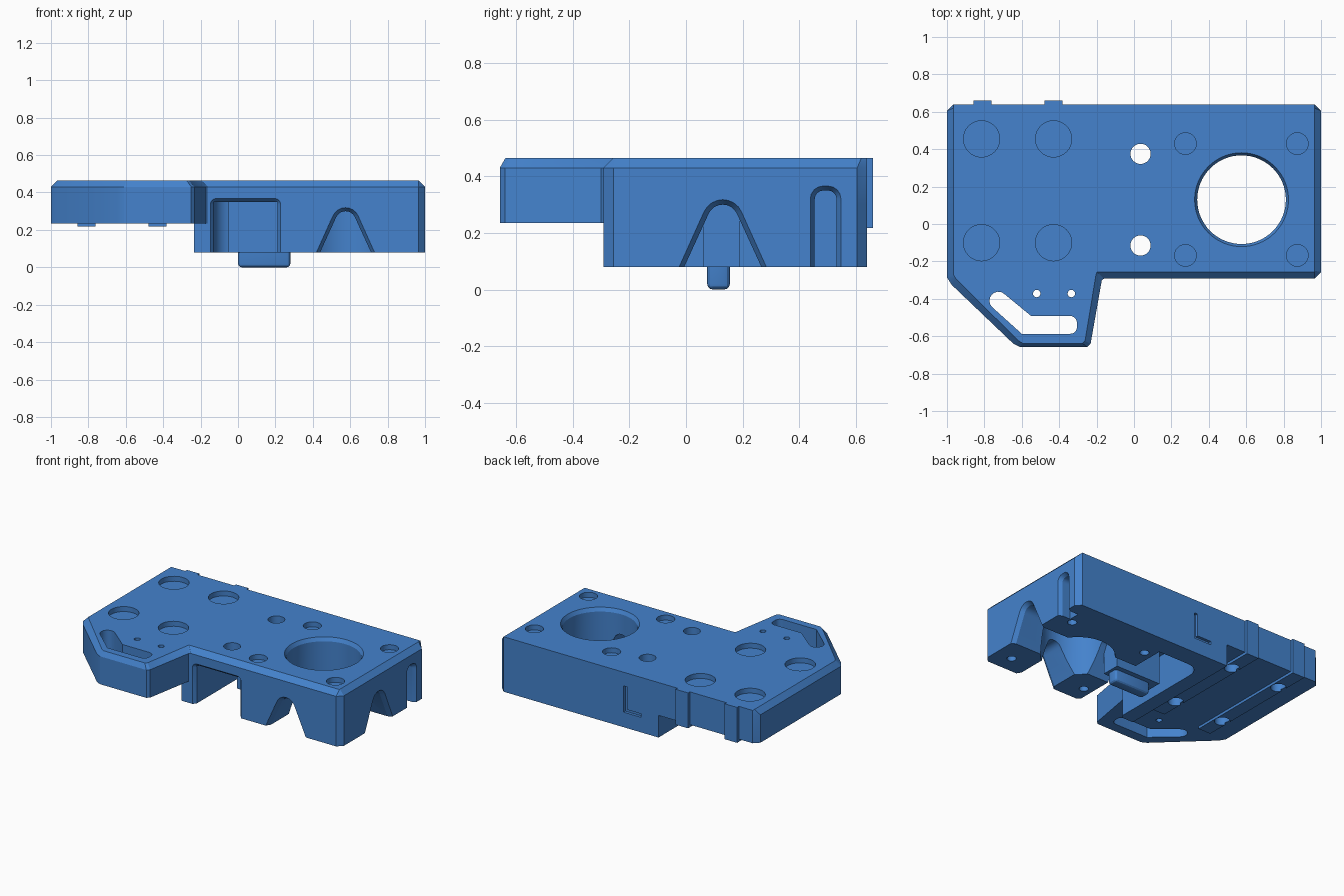
import bpy, bmesh, math

if "Cube" in bpy.data.objects:
    bpy.data.objects.remove(bpy.data.objects["Cube"])

blue = bpy.data.materials.new("blue plastic")
blue.diffuse_color = (0.058, 0.225, 0.61, 1)
blue.use_nodes = True
blue.node_tree.nodes["Principled BSDF"].inputs["Base Color"].default_value = blue.diffuse_color


def loft(name, rings):
    """Solid skinned through matching rings of 3D points."""
    bm = bmesh.new()
    vs = [[bm.verts.new(p) for p in r] for r in rings]
    n = len(vs[0])
    for a, b in zip(vs, vs[1:]):
        for i in range(n):
            bm.faces.new((a[i], a[(i + 1) % n], b[(i + 1) % n], b[i]))
    bm.faces.new(vs[0][::-1])
    bm.faces.new(vs[-1])
    bmesh.ops.recalc_face_normals(bm, faces=bm.faces)
    me = bpy.data.meshes.new(name)
    bm.to_mesh(me)
    bm.free()
    me.materials.append(blue)
    ob = bpy.data.objects.new(name, me)
    bpy.context.collection.objects.link(ob)
    return ob


def prism(name, pts, z0, z1):
    return loft(name, [[(x, y, z) for x, y in pts] for z in (z0, z1)])


def box(name, x0, x1, y0, y1, z0, z1):
    return prism(name, [(x0, y0), (x1, y0), (x1, y1), (x0, y1)], z0, z1)


def cone(name, x, y, levels, n=32):
    ang = [2 * math.pi * i / n for i in range(n)]
    return loft(name, [[(x + r * math.cos(a), y + r * math.sin(a), z) for a in ang]
                       for r, z in levels])


def arc(cx, cy, r, a0, a1, n=8):
    return [(cx + r * math.cos(math.radians(a0 + (a1 - a0) * i / n)),
             cy + r * math.sin(math.radians(a0 + (a1 - a0) * i / n))) for i in range(n + 1)]


def bevel(ob, width, test, segments=1):
    bm = bmesh.new()
    bm.from_mesh(ob.data)
    bmesh.ops.bevel(bm, geom=[e for e in bm.edges if test(*[v.co for v in e.verts])],
                    offset=width, segments=segments, affect='EDGES', profile=0.5)
    bm.to_mesh(ob.data)
    bm.free()


def combine(target, tool, op):
    m = target.modifiers.new("cut", 'BOOLEAN')
    m.object, m.operation, m.solver = tool, op, 'EXACT'
    dg = bpy.context.evaluated_depsgraph_get()
    me = bpy.data.meshes.new_from_object(target.evaluated_get(dg))
    target.modifiers.clear()
    target.data = me
    bpy.data.objects.remove(tool)


# Top plate: outer outline and the smaller outline of the chamfered top
TOP, C = 0.465, 0.035
plate = [(1 - C, 0.64), (-1 + C, 0.64), (-1, 0.64 - C), (-1, -0.285), (-0.975, -0.325),
         (-0.645, -0.64), (-0.61, -0.658), (-0.25, -0.658), (-0.232, -0.64),
         (-0.172, -0.30), (-0.16, -0.292), (1 - C, -0.292), (1, -0.292 + C), (1, 0.64 - C)]
rim = [(1 - C, 0.64), (-1 + C, 0.64), (-1 + C, 0.62), (-1 + C, -0.272), (-0.95, -0.295),
       (-0.62, -0.622), (-0.595, -0.638), (-0.275, -0.638), (-0.262, -0.625),
       (-0.203, -0.27), (-0.198, -0.257), (1 - C, -0.257), (1 - C, -0.25), (1 - C, 0.62)]
body = loft("mount_body", [[(x, y, 0.235) for x, y in plate], [(x, y, 0.43) for x, y in plate],
                           [(x, y, TOP) for x, y in rim]])

# Deep block under the right side
block = [(1 - C, 0.64), (-0.235, 0.64), (-0.235, -0.292), (1 - C, -0.292),
         (1, -0.292 + C), (1, 0.64 - C)]
combine(body, prism("block", block, 0.08, 0.3), 'UNION')

# Two rails running under the plate and up its back
for x in (-0.81, -0.43):
    combine(body, box("rail", x - 0.048, x + 0.048, -0.27, 0.66, 0.217, 0.3), 'UNION')
    combine(body, box("rail_back", x - 0.048, x + 0.048, 0.6, 0.66, 0.217, TOP), 'UNION')

cutters = []

# Pocket open to the front, with a rounded inner corner
pocket = [(0.21, -0.4), (0.21, 0.5)] + arc(-0.03, 0.4, 0.1, 90, 180) + [(-0.13, -0.4)]
cutters.append(prism("pocket", pocket, 0, 0.35))


# Rounded openings shared by the pocket mouth and the cable slot
def slot(u0, u1, top, r, g):
    return ([(u0 - g, 0.0)] + arc(u0 + r, top - r, r + g, 180, 90, 4)
            + arc(u1 - r, top - r, r + g, 90, 0, 4) + [(u1 + g, 0.0)])


cutters.append(loft("pocket_rim", [[(x, y, z) for x, z in slot(-0.13, 0.21, 0.35, 0.015, g)]
                                   for g, y in ((0.022, -0.31), (0.018, -0.292), (0.0, -0.27))]))
cutters.append(loft("side_slot", [[(x, y, z) for y, z in slot(0.455, 0.532, 0.35, 0.03, g)]
                                  for g, x in ((0.022, 1.01), (0.0, 0.975), (0.0, 0.91))]))

# Round bore with a chamfered lip
FX, FY = 0.575, 0.13
cutters.append(cone("bore", FX, FY, [(0.237, 0), (0.237, 0.44), (0.265, 0.49)], 64))


# Arched vents: narrow sloped sides with a round crown
def arch(grow):
    crown = arc(0, 0.245, 0.055 + grow, 25, 155)
    return [(0.15 + grow, 0.05)] + crown + [(-0.15 - grow, 0.05)]


cutters.append(loft("front_vent", [[(FX + u, y, z) for u, z in arch(g)]
                                   for g, y in ((0.03, -0.31), (0.0, -0.262), (0.0, 0.1))]))
cutters.append(loft("side_vent", [[(x, FY + u, z) for u, z in arch(g)]
                                  for g, x in ((0.03, 1.02), (0.0, 0.972), (0.0, 0.15))]))

# Through holes, counterbores and blind bolt holes
for y in (0.375, -0.115):
    cutters.append(cone("through_hole", 0.035, y, [(0.054, 0), (0.054, 0.6)]))
for x in (-0.52, -0.335):
    cutters.append(cone("pin_hole", x, -0.372, [(0.02, 0), (0.02, 0.6)], 16))
spots = [(x, y, 0.097, 0.05) for x in (-0.815, -0.43) for y in (0.455, -0.1)]
spots += [(x, y, 0.058, 0.03) for x in (0.275, 0.873) for y in (0.43, -0.168)]
for x, y, r, s in spots:
    cutters.append(cone("counterbore", x, y, [(r, TOP - 0.035), (r, 0.6)]))
    cutters.append(cone("bolt_hole", x, y, [(s, 0), (s, TOP - 0.08)], 20))

# Bent slot in the front tab
bent = (arc(-0.725, -0.41, 0.048, 50, 225, 8) + [(-0.6, -0.587)]
        + arc(-0.34, -0.552, 0.035, -90, 0, 5) + arc(-0.34, -0.527, 0.035, 0, 90, 5)
        + [(-0.55, -0.492)])
cutters.append(prism("bent_slot", bent, 0, 0.6))

# Thin L-shaped groove on the back
cutters.append(loft("back_groove", [[(x, y, z) for x, z in
               ((0.035, 0.37), (0.035, 0.185), (-0.1, 0.185), (-0.1, 0.21), (0.01, 0.21), (0.01, 0.37))]
               for y in (0.62, 0.7)]))

for c in cutters:
    combine(body, c, 'DIFFERENCE')

# Crossbar in the pocket with a rounded locating peg below
box("crossbar", -0.05, 0.3, 0.06, 0.19, 0.08, 0.36)
peg = box("locating_peg", 0.0, 0.28, 0.075, 0.155, 0.0, 0.12)
bevel(peg, 0.02, lambda a, b: min(a.z, b.z) < 0.01, 3)

for ob in bpy.context.collection.objects:
    bpy.ops.object.select_all(action='DESELECT')
    ob.select_set(True)
    bpy.context.view_layer.objects.active = ob
    bpy.ops.object.shade_smooth_by_angle(angle=math.radians(25))
